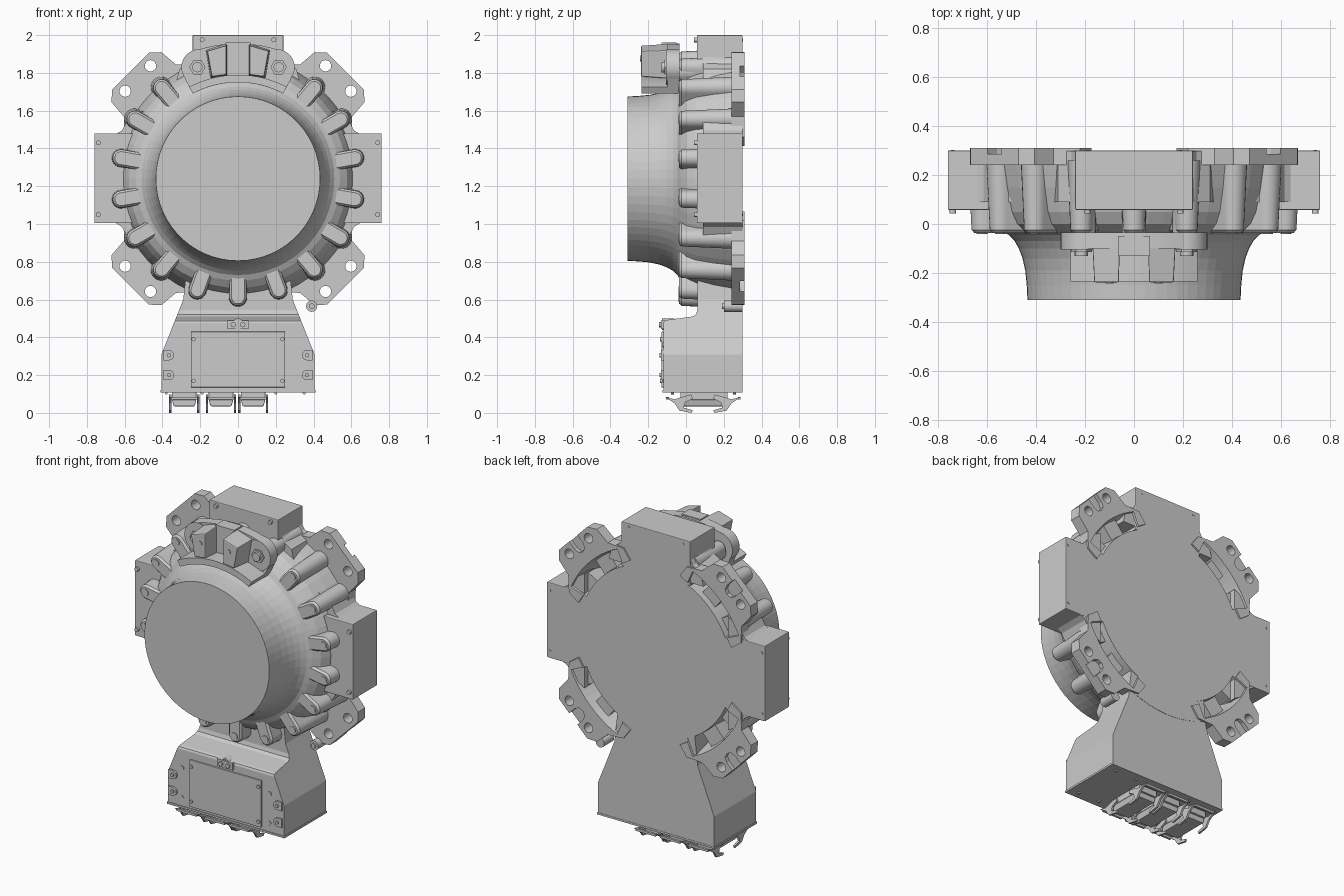
import bpy, bmesh
from math import sin, cos, pi, radians, sqrt

if "Cube" in bpy.data.objects:
    bpy.data.objects.remove(bpy.data.objects["Cube"])

CZ = 1.24  # height of the hub axis


def build(name, lofts, smooth=None, bevel=0):
    """One object from several lofts; each loft is a list of equal-length 3D rings."""
    bm = bmesh.new()
    for rings in lofts:
        vs = [[bm.verts.new(p) for p in r] for r in rings]
        n = len(vs[0])
        bm.faces.new(vs[0])
        bm.faces.new(vs[-1])
        for a, b in zip(vs, vs[1:]):
            for i in range(n):
                j = (i + 1) % n
                bm.faces.new((a[i], a[j], b[j], b[i]))
    bmesh.ops.recalc_face_normals(bm, faces=bm.faces)
    me = bpy.data.meshes.new(name)
    bm.to_mesh(me)
    bm.free()
    ob = bpy.data.objects.new(name, me)
    bpy.context.collection.objects.link(ob)
    if bevel:
        m = ob.modifiers.new("bevel", 'BEVEL')
        m.width, m.segments, m.limit_method, m.angle_limit = bevel, 2, 'ANGLE', radians(40)
    if smooth:
        bpy.ops.object.select_all(action='DESELECT')
        ob.select_set(True)
        bpy.context.view_layer.objects.active = ob
        bpy.ops.object.shade_smooth_by_angle(angle=radians(smooth))
    return ob


def py(pts, y):
    return [(x, y, z) for x, z in pts]


def px(pts, x):
    return [(x, y, z) for y, z in pts]


def slab(pts, y0, y1):
    return [py(pts, y0), py(pts, y1)]


def rect(x0, x1, z0, z1):
    return [(x0, z0), (x1, z0), (x1, z1), (x0, z1)]


def circle(x, z, r, n=16):
    return [(x + r * cos(2 * pi * i / n), z + r * sin(2 * pi * i / n)) for i in range(n)]


def polar(u, v, deg):
    """Radial / tangential offset from the hub axis to x, z."""
    a = radians(deg)
    return (u * cos(a) - v * sin(a), CZ + u * sin(a) + v * cos(a))


def sector(r0, r1, half, deg, n=10):
    """Ring sector outline centred on an angle."""
    t = [deg - half + 2 * half * i / n for i in range(n + 1)]
    return [polar(r0, 0, a) for a in t] + [polar(r1, 0, a) for a in reversed(t)]


def boolean(ob, cutter, op='DIFFERENCE'):
    m = ob.modifiers.new("cut", 'BOOLEAN')
    m.object, m.operation, m.solver = cutter, op, 'EXACT'
    bpy.context.view_layer.objects.active = ob
    bpy.ops.object.modifier_apply(modifier=m.name)


def drop(ob):
    bpy.data.objects.remove(ob)


QUADS = (45, 135, 225, 315)

# Hub: faceted flared drum on a wider housing
profile = [(-.31, .435), (-.25, .438), (-.19, .444), (-.14, .455), (-.10, .470), (-.07, .487),
           (-.045, .51), (-.03, .54), (0, .578), (.05, .605), (.15, .63), (.30, .655)]
hub = build("hub_housing", [[py(circle(0, CZ, r, 60), y) for y, r in profile]])

# Mounting pads with a pocket behind each, bolt holes and a shallow notch
half = [(.50, .255), (.58, .268), (.66, .195), (.76, .187), (.805, .138)]
outline = [(.525, .15), (.535, 0), (.525, -.15)] + [(u, -v) for u, v in half] + [(u, v) for u, v in reversed(half)]
pads = build("mounting_pads", [slab([polar(u, v, a) for u, v in outline], .24, .31) for a in QUADS])
pockets = build("pocket_cutter", [[py(sector(.545, .585, 17, a), .08),
                                   py(sector(.53, .645, 21, a), .33)] for a in QUADS])
boolean(hub, pockets)
boolean(pads, pockets)
holes = build("hole_cutter", [slab(circle(*polar(.75, s * .095, a), .03, 20), .2, .35)
                              for a in QUADS for s in (-1, 1)])
boolean(pads, holes)
notches = build("notch_cutter", [slab([polar(u, v, a) for u, v in
                ((.83, -.04), (.83, .04), (.75, .04), (.72, .028), (.71, 0), (.72, -.028), (.75, -.04))],
                .285, .35) for a in QUADS])
boolean(pads, notches)
for c in (pockets, holes, notches):
    drop(c)


# Radial bolt bosses, drafted toward the back
def stadium(r, w, deg):
    arc = [(r + w * cos(t), w * sin(t)) for t in [pi * (i / 10 - .5) for i in range(11)]]
    return [polar(u, v, deg) for u, v in [(.49, -w)] + arc + [(.49, w)]]


angles = [10 + 20 * i for i in range(18)]
build("bolt_bosses", [[py(stadium(.628, .034, a), -.036), py(stadium(.628, .045, a), -.024),
                       py(stadium(.632, .056, a), .26)] for a in angles], smooth=30)
build("boss_bolts", [slab(circle(*polar(.63, 0, a), .022), -.041, 0) for a in angles])

# Side and top boxes with small corner fillets against the housing
build("side_boxes", [slab(rect(*sorted((s * .5, s * .76)), 1.005, 1.48), .058, .30) for s in (-1, 1)], bevel=.004)
build("top_box", [slab(rect(-.24, .24, 1.72, 2.0), .058, .30)], bevel=.004)
fillets = []
for s in (-1, 1):
    for t in (-1, 1):
        fillets.append(slab([(s * .5, CZ + t * .23), (s * .655, CZ + t * .23), (s * .615, CZ + t * .255),
                             (s * .585, CZ + t * .31), (s * .5, CZ + t * .36)], .09, .298))
    fillets.append(slab([(s * .23, 1.74), (s * .23, 1.9), (s * .255, 1.855), (s * .31, 1.82),
                         (s * .33, 1.74)], .09, .298))
build("corner_fillets", fillets)
corner_screws = [(s * .74, z) for s in (-1, 1) for z in (1.05, 1.43)] + [(s * .19, 1.975) for s in (-1, 1)]
build("box_screws", [slab(circle(x, z, .013, 12), .043, .07) for x, z in corner_screws] +
      [slab(circle(x, z, .008, 8), .29, .303) for x, z in corner_screws])

# Pedestal: front outline intersected with the side profile
front = [(-.405, .11), (.405, .11), (.405, .31), (.29, .60), (.27, .78), (-.27, .78), (-.29, .60), (-.405, .31)]
side = [(-.12, .11), (.298, .11), (.298, .80), (.06, .80), (.06, .545), (.053, .522), (.035, .51),
        (-.10, .492), (-.115, .487), (-.12, .475)]
pedestal = build("pedestal", [slab(front, -.2, .4)])
trim = build("pedestal_trim", [[px(side, -.6), px(side, .6)]])
boolean(pedestal, trim, 'INTERSECT')
drop(trim)
build("base_plate", [slab(rect(-.41, .41, .108, .12), -.124, .30)])

# Front access cover, side clamps and screws
build("access_cover", [slab(rect(-.25, .25, .135, .43), -.13, -.1)], bevel=.003)
build("cover_screws", [slab(circle(x, z, .011, 12), -.138, -.12) for x in (-.235, .235) for z in (.17, .39)] +
      [slab(circle(s * .305, z, .014, 4 if z < .3 else 12), -.125, -.11) for s in (-1, 1) for z in (.175, .36)])
clamps = []
for s in (-1, 1):
    for z in (.20, .305):
        clamps.append(slab(circle(s * .365, z, .027), -.132, -.1))
        clamps.append(slab(rect(*sorted((s * .365, s * .395)), z - .027, z + .027), -.132, -.1))
        clamps.append(slab(circle(s * .365, z, .011, 12), -.14, -.12))
build("side_clamps", clamps)
build("center_lug", [slab(rect(-.055, .055, .445, .49), -.132, -.09),
                     slab(circle(0, .47, .03), -.126, -.06)] +
      [slab(circle(x, .467, .014, 12), -.142, -.12) for x in (-.025, .025)])
build("side_port", [slab(circle(.39, .565, .03), .2, .30), slab(circle(.39, .565, .015), .19, .22)], smooth=30)

# Three latched connectors under the base
hook = [(-.112, .085), (-.06, .05), (-.035, .012), (.03, 0), (.035, .014), (-.012, .028), (-.005, .055),
        (.035, .075), (.03, .098), (-.03, .082), (-.06, .072)]
housings, latches = [], []
for cx in (-.285, -.09, .08):
    housings.append(slab(rect(cx - .065, cx + .065, .07, .112), -.03, .22))
    housings.append(slab([(cx - .055, .035), (cx + .055, .035), (cx + .065, .07), (cx - .065, .07)], -.02, .21))
    for mirror in (False, True):
        pts = [(.18 - y, z) if mirror else (y, z) for y, z in hook]
        for s in (-1, 1):
            latches.append([px(pts, cx + s * .068), px(pts, cx + s * .08)])
        bar = [(.18 + .095, .07), (.18 + .105, .085)] if mirror else [(-.105, .085), (-.095, .07)]
        y0 = min(p[0] for p in bar)
        b = [(y0, .07), (y0 + .014, .07), (y0 + .014, .084), (y0, .084)]
        latches.append([px(b, cx - .07), px(b, cx + .07)])
build("connector_housings", housings, bevel=.004)
build("connector_latches", latches)
build("base_screws", [slab(circle(x, .105, .008, 8), y, y + .016) for x in (-.38, -.19, .2, .35) for y in (-.08, .25)])

# Upper bracket: curved back plate with round ends, front flange and two blocks
build("bracket_plate", [slab(sector(.51, .715, 17, 90), -.10, -.035)] +
      [slab(circle(s * .205, 1.83, .095, 28), -.105, -.035) for s in (-1, 1)] +
      [slab(sector(.51, .60, 28, 90), -.098, -.036)], smooth=30)
build("bracket_bosses", [slab(circle(s * .215, 1.83, .043, 6), -.115, -.09) for s in (-1, 1)] +
      [slab(circle(s * .215, 1.83, .027), -.13, -.09) for s in (-1, 1)])
build("bracket_flange", [slab(sector(.51, .55, 28, 90, 16), -.235, -.036)], smooth=30)
blocks, caps = [], []
for s in (-1, 1):
    blocks.append([py([(s * .058, 1.78), (s * .145, 1.77), (s * .17, 1.92), (s * .058, 1.955)], -.095),
                   py([(s * .062, 1.79), (s * .138, 1.78), (s * .163, 1.915), (s * .062, 1.945)], -.238)])
    caps.append(slab(circle(s * .1, 1.875, .016, 12), -.243, -.2))
build("bracket_blocks", blocks, bevel=.006)
build("bracket_block_bolts", caps)
build("bracket_web", [slab([(-.07, 1.75), (.07, 1.75), (.065, 1.96), (-.065, 1.96)], -.13, -.05)])
build("bracket_posts", [slab(circle(*polar(.6, 0, a), .05, 20), -.05, .08) for a in (70, 90, 110)], smooth=30)
